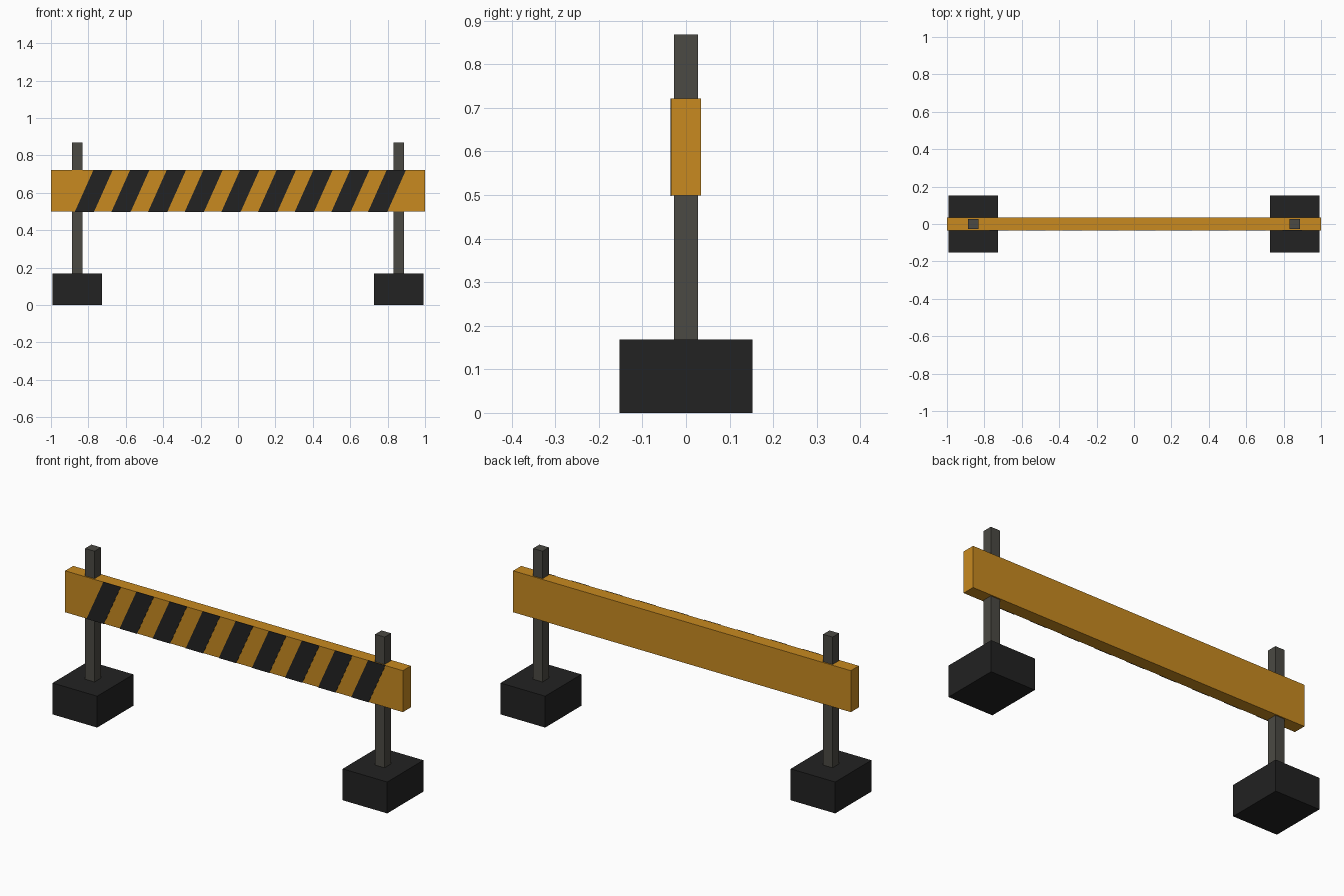
import bpy

if "Cube" in bpy.data.objects:
    bpy.data.objects.remove(bpy.data.objects["Cube"])


def material(name, rgb):
    m = bpy.data.materials.new(name)
    m.diffuse_color = (*rgb, 1)
    m.use_nodes = True
    m.node_tree.nodes["Principled BSDF"].inputs["Base Color"].default_value = m.diffuse_color
    return m


ORANGE = material("warning orange", (0.578, 0.254, 0.0144))
BLACK = material("rubber black", (0.016, 0.016, 0.016))
GREY = material("post grey", (0.07, 0.067, 0.056))


def box(name, x, y, z, mat, slant=0.0):
    """Box from (min, max) ranges; slant shifts the top edge along x."""
    verts = [(px + (slant if pz == z[1] else 0), py, pz)
             for pz in z for px, py in ((x[0], y[0]), (x[1], y[0]), (x[1], y[1]), (x[0], y[1]))]
    faces = [(3, 2, 1, 0), (4, 5, 6, 7)]
    faces += [(i, (i + 1) % 4, (i + 1) % 4 + 4, i + 4) for i in range(4)]
    mesh = bpy.data.meshes.new(name)
    mesh.from_pydata(verts, [], faces)
    mesh.materials.append(mat)
    obj = bpy.data.objects.new(name, mesh)
    bpy.context.collection.objects.link(obj)
    return obj


# Feet and posts on both sides
for side, s in (("left", -1), ("right", 1)):
    cx = s * 0.859
    box(side + "_foot", (cx - 0.132, cx + 0.132), (-0.153, 0.153), (0, 0.168), BLACK)
    box(side + "_post", (cx - 0.028, cx + 0.028), (-0.027, 0.027), (0.168, 0.868), GREY)

# Crossbar
box("crossbar", (-1, 1), (-0.034, 0.034), (0.499, 0.721), ORANGE)

# Slanted warning stripes on the front only
for i in range(9):
    x = -0.873 + i * 0.196
    box(f"stripe_{i + 1}", (x, x + 0.103), (-0.0355, -0.033), (0.498, 0.722), BLACK, slant=0.1)
